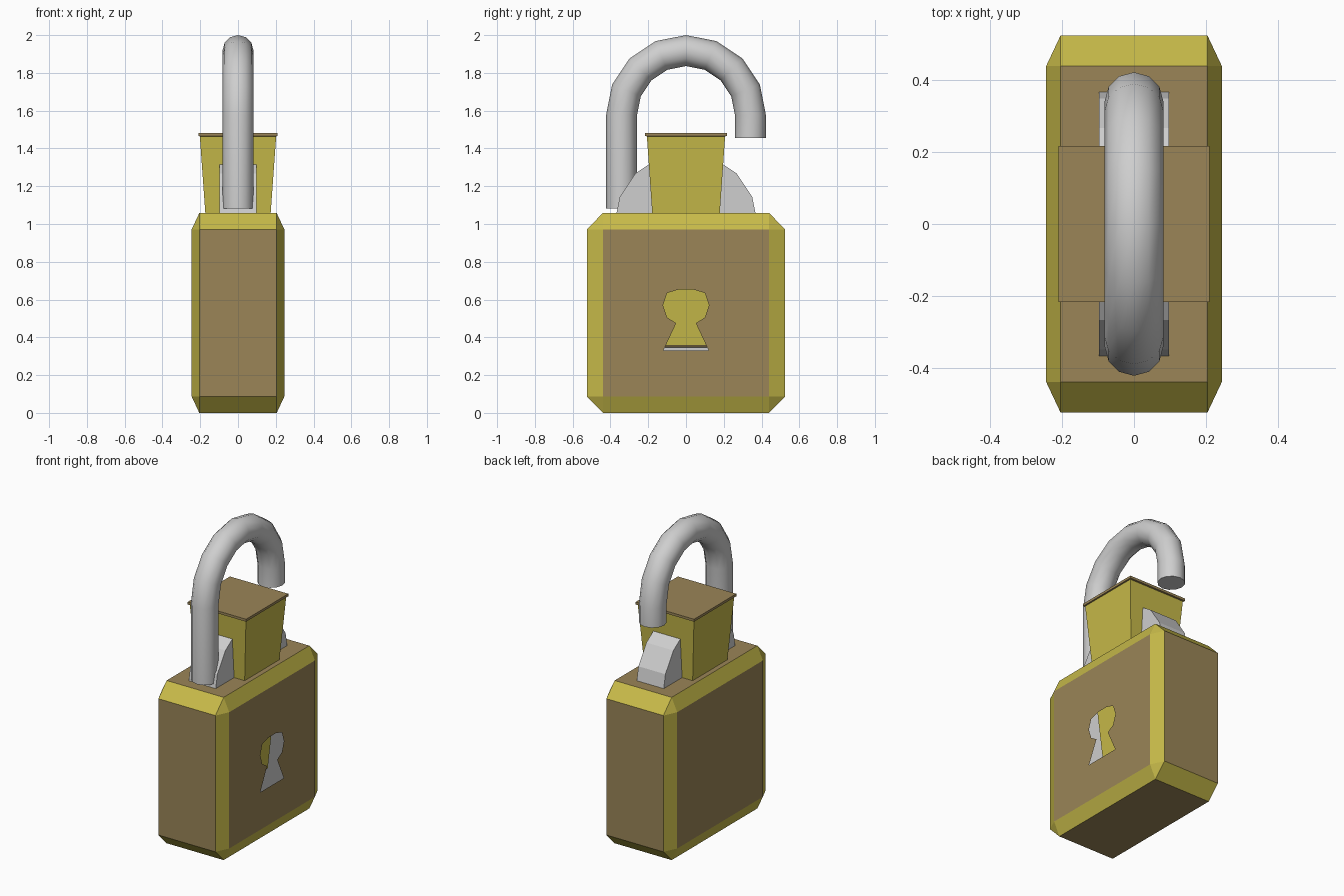
import bpy, bmesh, math
from itertools import product
from mathutils import Vector

if "Cube" in bpy.data.objects:
    bpy.data.objects.remove(bpy.data.objects["Cube"])


def material(name, rgb):
    m = bpy.data.materials.new(name)
    m.diffuse_color = (*rgb, 1)
    m.use_nodes = True
    m.node_tree.nodes["Principled BSDF"].inputs["Base Color"].default_value = m.diffuse_color
    return m


BRASS = material("brass_yellow", (0.57, 0.49, 0.067))
BROWN = material("dull_brown", (0.325, 0.235, 0.096))
STEEL = material("steel_grey", (0.62, 0.62, 0.62))


def finish(bm, name, *mats):
    me = bpy.data.meshes.new(name)
    bm.to_mesh(me)
    bm.free()
    for m in mats:
        me.materials.append(m)
    ob = bpy.data.objects.new(name, me)
    bpy.context.collection.objects.link(ob)
    return ob


# Body: chamfered box, brown faces with brass edges
bm = bmesh.new()
outer, inner, mid = (0.245, 0.525, 0.529), (0.205, 0.44, 0.443), 0.529
for axis in range(3):
    for s in product((-1, 1), repeat=3):
        p = [s[i] * (outer if i == axis else inner)[i] for i in range(3)]
        bm.verts.new((p[0], p[1], p[2] + mid))
bmesh.ops.convex_hull(bm, input=bm.verts[:])
bmesh.ops.dissolve_limit(bm, angle_limit=0.02, verts=bm.verts[:], edges=bm.edges[:])
bmesh.ops.recalc_face_normals(bm, faces=bm.faces[:])

# Keyhole opening in the right face
side = max(bm.faces, key=lambda f: f.calc_center_median().x)
rim = list(side.edges)
bmesh.ops.delete(bm, geom=[side], context='FACES_ONLY')
half = [(0.04, 0.653), (0.1, 0.635), (0.122, 0.57), (0.1, 0.505), (0.052, 0.475), (0.12, 0.33)]
hole = half + [(-y, z) for y, z in reversed(half)]
hv = [bm.verts.new((outer[0], y, z)) for y, z in hole]
rim += [bm.edges.new((hv[i], hv[i - 1])) for i in range(len(hv))]
bmesh.ops.triangle_fill(bm, edges=rim, use_beauty=True, normal=Vector((1, 0, 0)))
for f in bm.faces:
    f.normal_update()
    f.material_index = 0 if max(abs(c) for c in f.normal) > 0.99 else 1
finish(bm, "lock_body", BROWN, BRASS)

# Core block: inverted taper running down behind the keyhole, brown ends
bm = bmesh.new()
levels = [(0.345, 0.112, 0.12), (0.36, 0.123, 0.13), (1.464, 0.202, 0.207),
          (1.466, 0.21, 0.217), (1.482, 0.21, 0.217)]
rings = [[bm.verts.new((sx * x, sy * y, z)) for sx, sy in ((-1, -1), (1, -1), (1, 1), (-1, 1))]
         for z, x, y in levels]
for k, (a, b) in enumerate(zip(rings, rings[1:])):
    for i in range(4):
        j = (i + 1) % 4
        bm.faces.new((a[i], a[j], b[j], b[i])).material_index = 0 if k == 1 else 1
bm.faces.new(rings[0][::-1]).material_index = 1
bm.faces.new(rings[-1]).material_index = 1
finish(bm, "core_block", BRASS, BROWN)

# Steel arch plate through the core
bm = bmesh.new()
arc = [(0.379 * math.cos(math.pi * i / 8), 1.0 + 0.379 * math.sin(math.pi * i / 8)) for i in range(9)]
prof = [(-0.379, 0.1), (0.379, 0.1)] + arc
f = bm.faces.new([bm.verts.new((-0.097, y, z)) for y, z in prof])
ext = bmesh.ops.extrude_face_region(bm, geom=[f])
bmesh.ops.translate(bm, vec=(0.194, 0, 0),
                    verts=[g for g in ext['geom'] if isinstance(g, bmesh.types.BMVert)])
bmesh.ops.recalc_face_normals(bm, faces=bm.faces[:])
finish(bm, "arch_plate", STEEL)

# Shackle: round bar with one long and one short leg
bm = bmesh.new()
R, r, cz, n = 0.341, 0.082, 1.577, 12
path = [(math.pi, 1.082)] + [(math.pi * (1 - i / 8), cz) for i in range(9)] + [(0, 1.455)]
rings = []
for a, z0 in path:
    ring = []
    for k in range(n):
        t = 2 * math.pi * k / n
        d = R + r * math.cos(t)
        ring.append(bm.verts.new((r * math.sin(t), d * math.cos(a), z0 + d * math.sin(a))))
    rings.append(ring)
for a, b in zip(rings, rings[1:]):
    for i in range(n):
        j = (i + 1) % n
        bm.faces.new((a[i], a[j], b[j], b[i]))
bm.faces.new(rings[0])
bm.faces.new(rings[-1])
bmesh.ops.recalc_face_normals(bm, faces=bm.faces[:])
shackle = finish(bm, "shackle", STEEL)
bpy.context.view_layer.objects.active = shackle
shackle.select_set(True)
bpy.ops.object.shade_smooth_by_angle(angle=math.radians(40))
